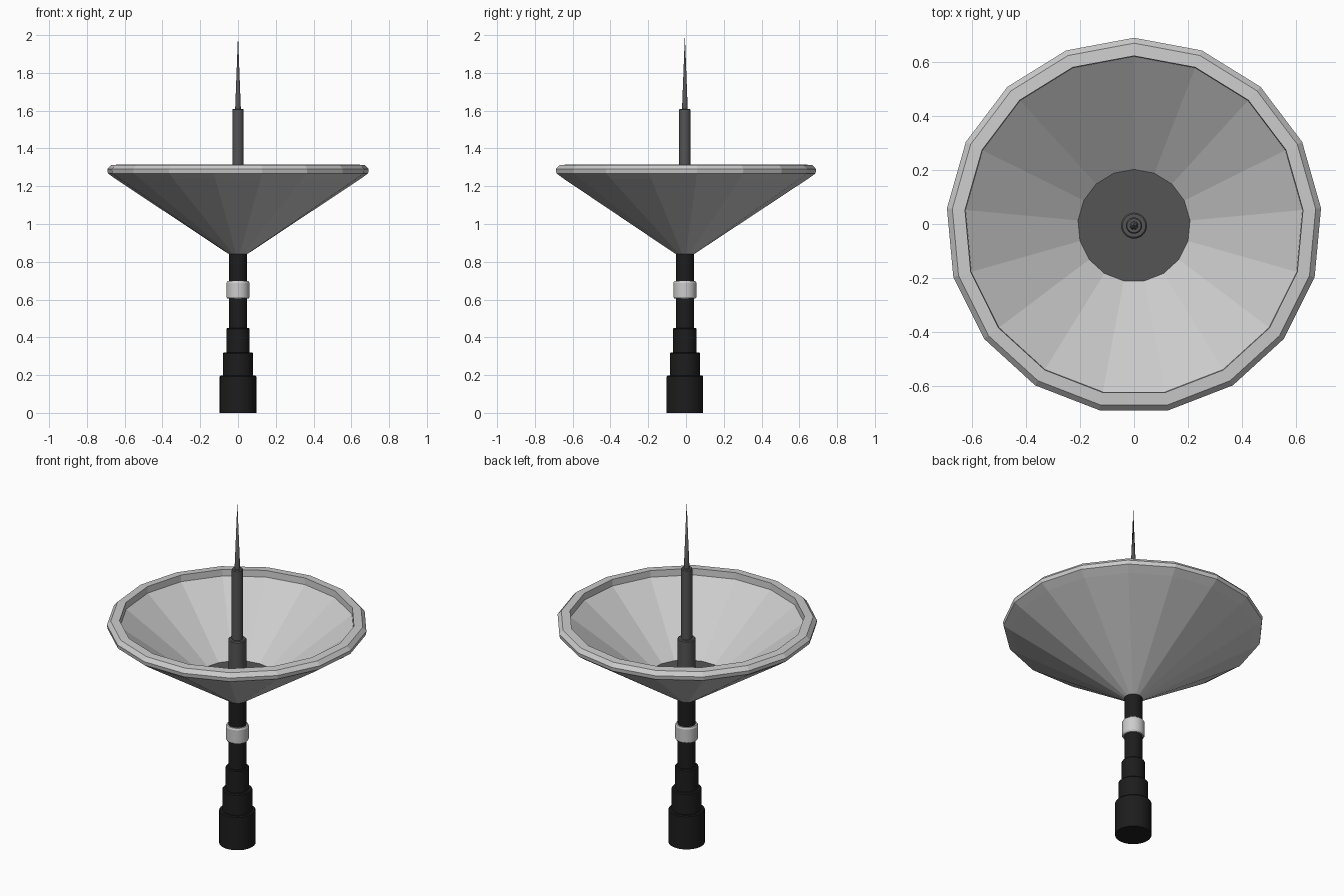
import bpy, bmesh
from math import sin, cos, pi

if "Cube" in bpy.data.objects:
    bpy.data.objects.remove(bpy.data.objects["Cube"])

AXIS_Y = -0.006  # odd-sided dish: axis sits slightly off the bounding-box centre


def material(name, v):
    m = bpy.data.materials.new(name)
    m.diffuse_color = (v, v, v, 1)
    m.use_nodes = True
    m.node_tree.nodes["Principled BSDF"].inputs["Base Color"].default_value = m.diffuse_color
    return m


def lathe(name, profile, sides, mat=None, smooth=True):
    """Revolve (radius, z) points around the mast axis; ends with radius > 0 are capped."""
    bm = bmesh.new()
    rings = []
    for r, z in profile:
        if r == 0:
            rings.append([bm.verts.new((0, AXIS_Y, z))] * sides)
        else:
            rings.append([bm.verts.new((r * sin(2 * pi * i / sides),
                                        AXIS_Y + r * cos(2 * pi * i / sides), z))
                          for i in range(sides)])
    for a, b in zip(rings, rings[1:]):
        for i in range(sides):
            j = (i + 1) % sides
            bm.faces.new(list(dict.fromkeys((a[i], a[j], b[j], b[i]))))
    for ring in (rings[0], rings[-1]):
        if len(set(ring)) > 1:
            bm.faces.new(ring)
    bmesh.ops.recalc_face_normals(bm, faces=bm.faces[:])
    me = bpy.data.meshes.new(name)
    bm.to_mesh(me)
    bm.free()
    ob = bpy.data.objects.new(name, me)
    bpy.context.collection.objects.link(ob)
    if mat:
        me.materials.append(mat)
    if smooth:
        bpy.ops.object.select_all(action='DESELECT')
        ob.select_set(True)
        bpy.context.view_layer.objects.active = ob
        bpy.ops.object.shade_smooth_by_angle(angle=0.5)
    return ob


black = material("black", 0.012)
dark = material("dark_grey", 0.09)

# Stepped mast with small chamfers on each shoulder
steps = [(0.097, 0.0, 0.197), (0.08, 0.197, 0.32), (0.062, 0.32, 0.45), (0.048, 0.45, 0.85)]
profile = []
for r, z0, z1 in steps:
    profile += [(r, z0), (r, z1 - 0.005), (r - 0.005, z1)]
lathe("mast", profile, 32, black)

# Collar
lathe("collar", [(0.048, 0.605), (0.056, 0.605), (0.061, 0.613), (0.061, 0.688),
                 (0.056, 0.697), (0.048, 0.697)], 32)

# Faceted 17-sided dish with a thick rim
dish = lathe("dish", [(0.206, 0.975), (0.048, 0.84), (0.65, 1.238), (0.692, 1.268),
                      (0.695, 1.29), (0.675, 1.312), (0.628, 1.315), (0.626, 1.277),
                      (0.208, 0.972)], 17, smooth=False)
dish.data.materials.append(None)
dish.data.materials.append(dark)
# Remove hidden inner cone and duplicate cap, leaving one floor
bm = bmesh.new()
bm.from_mesh(dish.data)
bm.verts.ensure_lookup_table()
bmesh.ops.delete(bm, geom=bm.verts[:17], context='VERTS')
for f in bm.faces:
    if len(f.verts) == 17:
        f.material_index = 1
bm.to_mesh(dish.data)
bm.free()

# Antenna: socket, rod and spike
lathe("antenna", [(0.048, 0.85), (0.048, 1.195), (0.043, 1.2), (0.03, 1.2), (0.03, 1.605),
                  (0.026, 1.61), (0.015, 1.61), (0, 2.0)], 32, dark)
